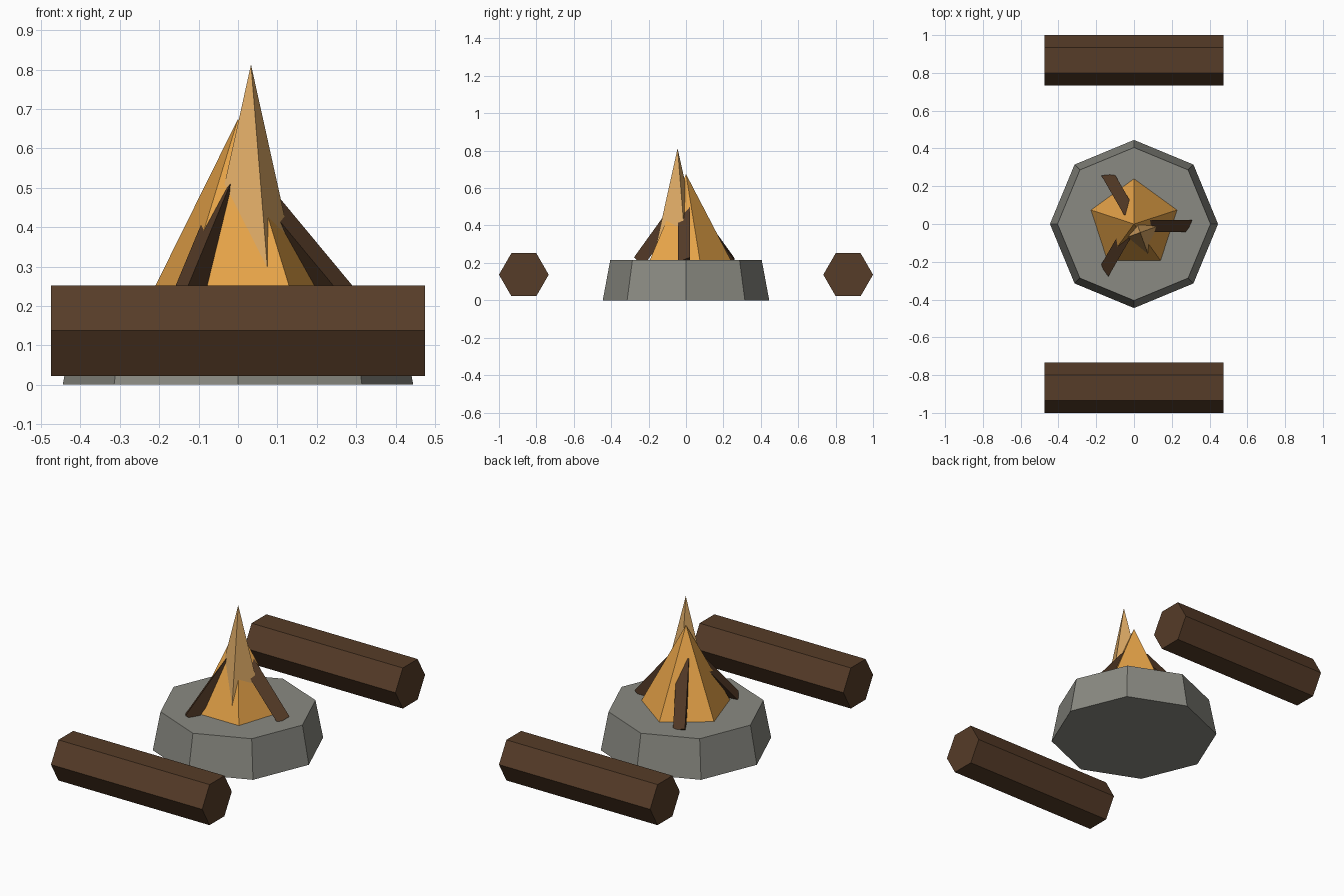
import bpy
import math
from mathutils import Matrix, Vector

cube = bpy.data.objects.get("Cube")
if cube:
    bpy.data.objects.remove(cube, do_unlink=True)


def linear(c):
    c /= 255
    return c / 12.92 if c <= 0.04045 else ((c + 0.055) / 1.055) ** 2.4


def material(name, *rgb):
    mat = bpy.data.materials.new(name)
    mat.use_nodes = True
    color = [linear(c) for c in rgb] + [1]
    mat.diffuse_color = color
    mat.node_tree.nodes["Principled BSDF"].inputs["Base Color"].default_value = color
    return mat


stone = material("grey stone", 138, 138, 130)
wood = material("brown wood", 86, 60, 40)
orange = material("orange flame", 230, 163, 72)
pale = material("pale flame", 224, 172, 103)


def prism(name, mat, sides, start, end, r1, r2, turn=0):
    """Tapered flat-sided prism from start to end; turn is in degrees."""
    start, end = Vector(start), Vector(end)
    axis = end - start
    bpy.ops.mesh.primitive_cone_add(vertices=sides, radius1=r1, radius2=r2, depth=axis.length)
    obj = bpy.context.object
    obj.name = name
    # Local x becomes the sideways direction, local y points up along the slope
    z = axis.normalized()
    if abs(z.z) > 0.99:
        x, y = Vector((1, 0, 0)), Vector((0, 1, 0))
    else:
        x = Vector((0, 0, 1)).cross(z).normalized()
        y = z.cross(x)
    basis = Matrix((x, y, z)).transposed().to_4x4()
    # Cone vertices start on local +y, so turn them back to +x first
    roll = Matrix.Rotation(math.radians(turn - 90), 4, 'Z')
    obj.data.transform(Matrix.Translation((start + end) / 2) @ basis @ roll)
    obj.data.materials.append(mat)
    return obj


# Fire pit base
prism("stone_base", stone, 8, (0, 0, 0), (0, 0, 0.215), 0.445, 0.405)

# Seating logs at front and back
for name, y in (("front_log", -0.867), ("back_log", 0.867)):
    prism(name, wood, 6, (-0.475, y, 0.137), (0.475, y, 0.137), 0.133, 0.133)

# Flames
prism("main_flame", orange, 5, (0, 0, 0.21), (0, 0, 0.675), 0.242, 0, 90)
prism("tall_flame", pale, 4, (0.033, -0.045, 0.21), (0.033, -0.045, 0.813), 0.142, 0, -70)

# Three-sided kindling sticks leaning into the fire
for i in range(3):
    spin = Matrix.Rotation(math.radians(120 * i), 3, 'Z')
    prism(f"kindling_stick_{i + 1}", wood, 3, spin @ Vector((0.28, 0, 0.206)),
          spin @ Vector((0.04, 0, 0.495)), 0.043, 0.043, 0)
